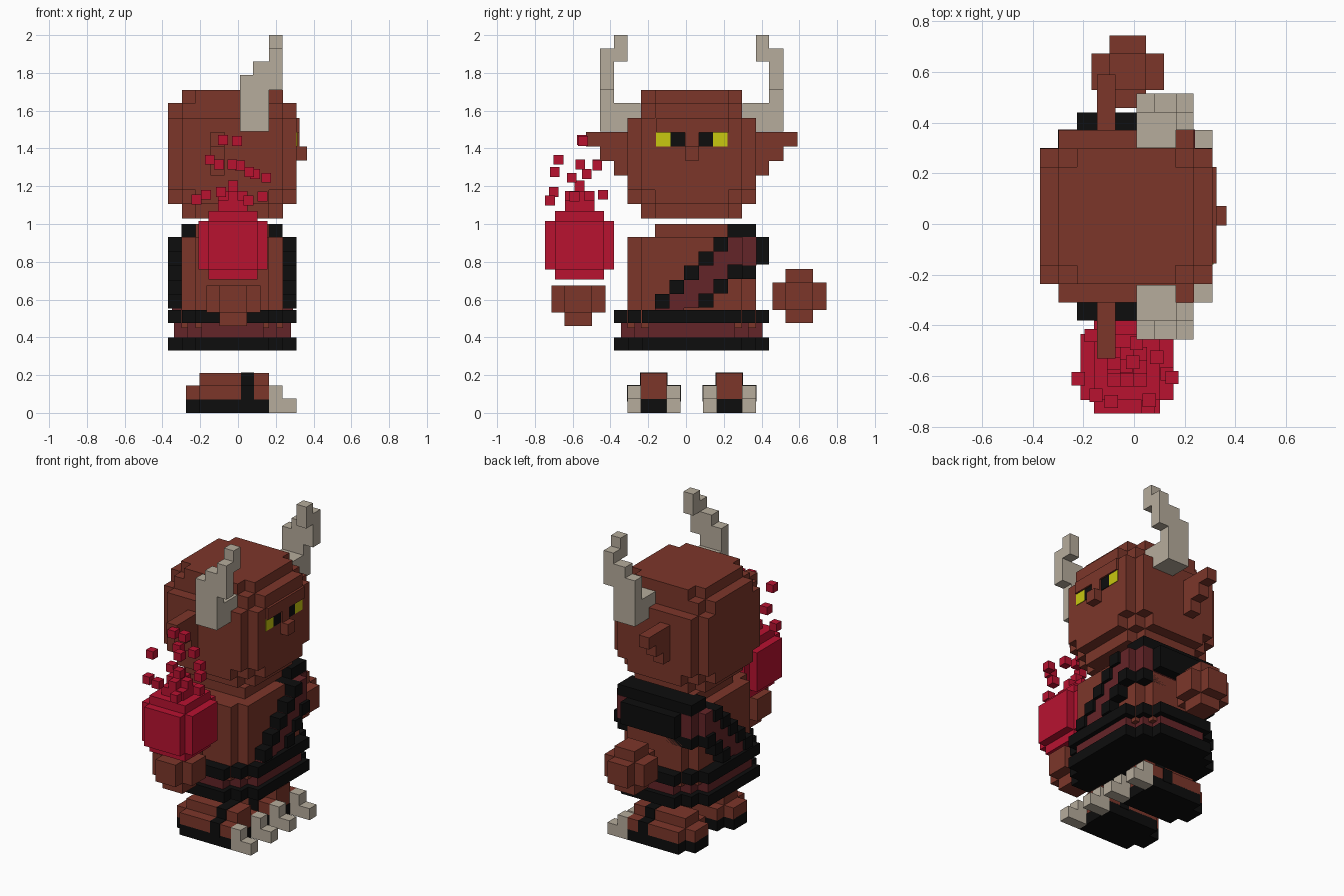
import bpy, bmesh

CX, CY = -0.03, 0.03          # centre of the figure in plan


def material(name, r, g, b):
    m = bpy.data.materials.new(name)
    m.diffuse_color = (r, g, b, 1)
    return m


SKIN = material("skin", .202, .037, .023)
FIRE = material("fire", .479, .006, .03)
CLOTH = material("cloth", .127, .018, .021)
BLACK = material("black", .004, .004, .004)
BONE = material("bone", .468, .413, .332)
YELLOW = material("yellow", .578, .578, .005)


def build(name, mat, boxes):
    """One object from boxes given as (x0, x1, y0, y1, z0, z1)."""
    bm = bmesh.new()
    for x0, x1, y0, y1, z0, z1 in boxes:
        for v in bmesh.ops.create_cube(bm, size=1)["verts"]:
            v.co = ((x0 + x1) / 2 + v.co.x * (x1 - x0),
                    (y0 + y1) / 2 + v.co.y * (y1 - y0),
                    (z0 + z1) / 2 + v.co.z * (z1 - z0))
    me = bpy.data.meshes.new(name)
    bm.to_mesh(me)
    bm.free()
    me.materials.append(mat)
    ob = bpy.data.objects.new(name, me)
    bpy.context.collection.objects.link(ob)
    return ob


def stepped(hx, hy, z0, z1, insets, cx=CX, cy=CY):
    """Blocky rounded plan: one box per (x inset, y inset)."""
    return [(cx - hx + a, cx + hx - a, cy - hy + b, cy + hy - b, z0, z1)
            for a, b in insets]


def side(s, x0, x1, d0, d1, z0, z1, c=CY):
    """Box at distance d0..d1 from the line y = c, on side s."""
    ya, yb = sorted((c + s * d0, c + s * d1))
    return (x0, x1, ya, yb, z0, z1)


# Head with stepped edges
S = .073
build("head", SKIN,
      stepped(.34, .34, 1.18, 1.56, [(0, S), (S, 0)])
      + stepped(.34, .34, 1.105, 1.64, [(0, 2 * S), (S, S)])
      + stepped(.34, .34, 1.105, 1.56, [(2 * S, 0)])
      + stepped(.34, .34, 1.03, 1.71, [(S, 2 * S), (2 * S, S)]))

# Face
build("brow", SKIN, [(.2, .325, -.155, .225, 1.485, 1.56)])
build("nose", SKIN, [(.2, .325, -.005, .07, 1.41, 1.49),
                     (.2, .365, -.005, .07, 1.335, 1.41)])
for s, n in ((-1, "right"), (1, "left")):
    build(n + "_eye", YELLOW, [side(s, .25, .314, .112, .19, 1.41, 1.485)])
    build(n + "_pupil", BLACK, [side(s, .25, .314, .035, .112, 1.41, 1.485)])

    # Ear, narrowing downward
    build(n + "_ear", SKIN, [side(s, -.145, -.072, .3, d, z, z + .077)
                             for d, z in ((.56, 1.41), (.485, 1.333), (.41, 1.256))])

    # Horn, climbing forward and then inward
    build(n + "_horn", BONE, [
        side(s, .01, .165, .27, .485, 1.49, 1.64),
        side(s, .01, .165, .41, .485, 1.53, 1.79),
        side(s, .08, .235, .41, .485, 1.71, 1.86),
        side(s, .165, .235, .41, .485, 1.86, 1.93),
        side(s, .165, .235, .34, .41, 1.86, 2.0)])

    # Foot, sole, strap and claws
    f = CY + s * .2
    build(n + "_foot", SKIN, [
        side(1, -.275, .165, -.07, .07, .07, .145, f),
        side(1, -.205, .165, -.14, .14, .07, .145, f),
        side(1, -.205, .165, -.07, .07, .14, .21, f)])
    build(n + "_sole", BLACK, [
        side(1, -.275, .168, -.068, .068, 0, .073, f),
        side(1, -.205, .165, -.14, .14, 0, .073, f)])
    build(n + "_foot_strap", BLACK, [
        side(1, .015, .085, -.143, .143, .06, .148, f),
        side(1, .015, .085, -.073, .073, .06, .213, f)])
    build(n + "_claws", BONE, [
        side(t, x0, x1, .067, .14, 0, h, f)
        for t in (-1, 1)
        for x0, x1, h in ((.165, .235, .145), (.235, .31, .075))])

# Torso
build("torso", SKIN,
      stepped(.268, .34, .45, .93, [(0, S), (S, 0)])
      + [(-.225, .165, -.165, .24, .9, 1.0)])

# Kilt: black bands around a red, slightly recessed band
ring = [(0, 2 * S), (S, S), (2 * S, 0)]
build("hem", BLACK, stepped(.34, .41, .33, .4, ring))
build("kilt", CLOTH, stepped(.31, .375, .39, .48, ring))
build("belt", BLACK, stepped(.34, .41, .475, .545, ring))

# Diagonal sash, the same on front and back, passing through the torso
X0, X1 = -.37, .31
edge = [(-.3, .235, .22, .37, .925, 1.0),             # shoulder
        (-.225, .165, .36, .44, .785, .93),           # outer side
        (X0, X1, .22, .3, .71, .785), (-.3, .235, .29, .37, .71, .785)]
fill = [(X0 + .02, X1 - .02, .22, .3, .78, .93), (-.3, .24, .29, .372, .78, .93)]
for i in range(5):
    y, z = .145 - .0775 * i, .855 - .0755 * i
    edge.append((X0, X1, y, y + .0775, z, z + .0755))
    if i < 2:
        edge.append((X0, X1, y, y + .0775, z - .222, z - .1465))
    fill.append((X0 + .02, X1 - .02, y, y + .0775, max(z - .15, .53), z + .003))
build("sash_edge", BLACK, edge)
build("sash", CLOTH, fill)

# Floating hands: three crossed bars each
for n, y, z, top in (("right", -.57, .603, .072), ("left", .6, .618, .143)):
    a, b = .072, .143
    build(n + "_hand", SKIN, [
        (-.025 - p, -.025 + p, y - q, y + q, z - r, z + min(r, top))
        for p, q, r in ((b, a, a), (a, b, a), (a, a, b))])

# Fireball with a pointed flame
fx, fy = -.027, -.563
build("fireball", FIRE,
      stepped(.183, .183, .76, 1.015, [(0, .053), (.053, 0)], fx, fy)
      + stepped(.13, .13, .705, 1.07, [(0, 0)], fx, fy)
      + stepped(.078, .078, 1.05, 1.125, [(0, 0)], fx, fy)
      + stepped(.078, .078, 1.1, 1.175, [(0, .052), (.052, 0)], fx, fy)
      + stepped(.026, .026, 1.1, 1.23, [(0, 0)], fx, fy))

# Sparks
sparks = [(-.08, -.55, 1.445), (-.005, -.545, 1.44), (-.15, -.675, 1.34),
          (-.1, -.47, 1.315), (-.03, -.56, 1.315), (.01, -.47, 1.31),
          (.06, -.695, 1.275), (.09, -.525, 1.265), (.15, -.605, 1.245),
          (-.22, -.61, 1.13), (-.17, -.44, 1.155), (-.09, -.7, 1.17),
          (.13, -.59, 1.145), (.055, -.72, 1.125)]
h = .026
build("sparks", FIRE, [(x - h, x + h, y - h, y + h, z - h, z + h)
                       for x, y, z in sparks])
